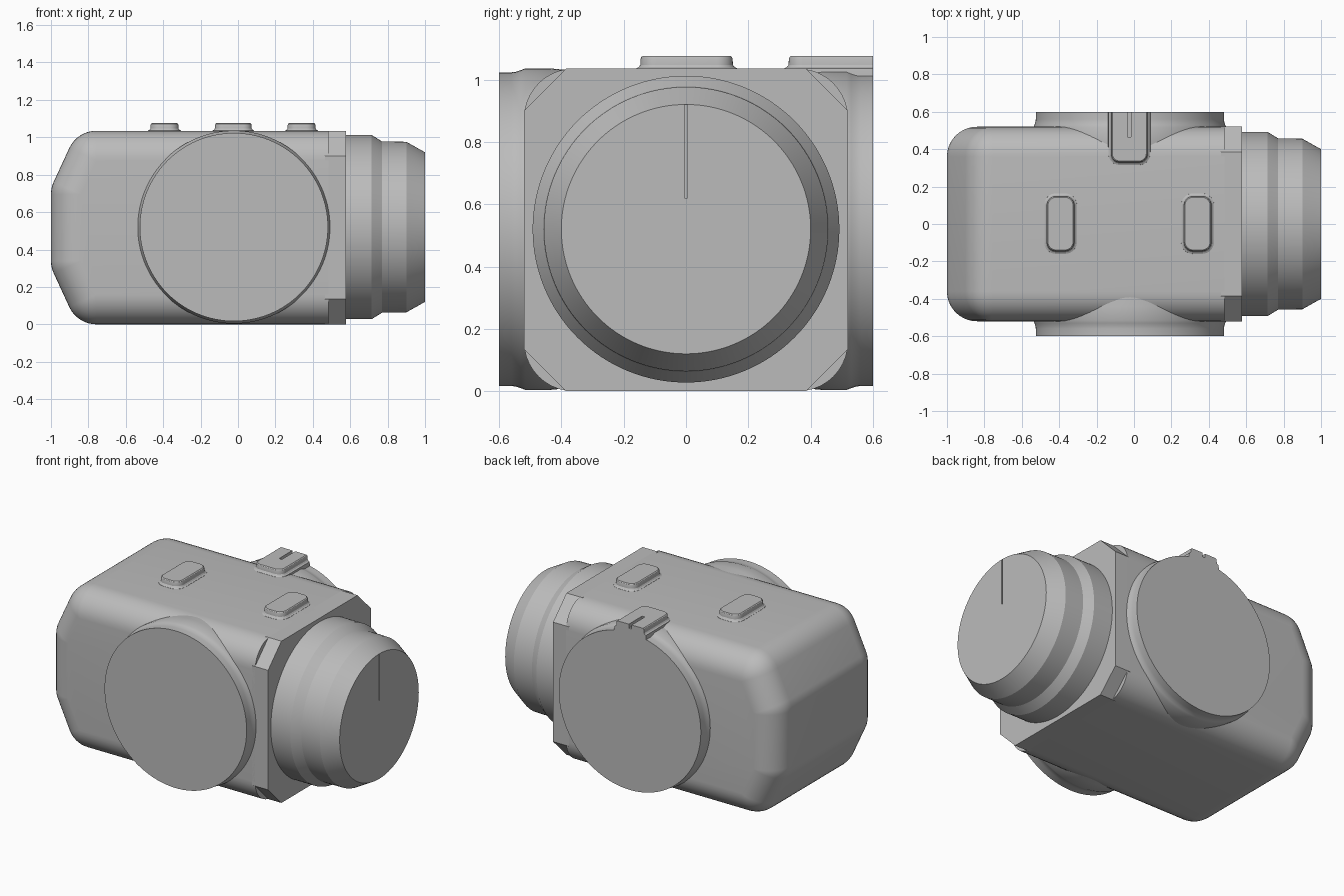
import bpy, bmesh, math
from mathutils import Vector

if "Cube" in bpy.data.objects:
    bpy.data.objects.remove(bpy.data.objects["Cube"], do_unlink=True)

GREY = (0.5, 0.5, 0.5, 1)
mat = bpy.data.materials.new("neutral grey")
mat.use_nodes = True
mat.diffuse_color = GREY
mat.node_tree.nodes["Principled BSDF"].inputs["Base Color"].default_value = GREY

MID = 0.5175          # height of the body centre line
TOP = 1.035           # top of the body
AXIS = 0.52           # height of the round parts' axes


def loft(name, rings, smooth=True):
    """Skin a list of equal-length closed rings and cap both ends."""
    bm = bmesh.new()
    rows = [[bm.verts.new(p) for p in ring] for ring in rings]
    n = len(rows[0])
    for a, b in zip(rows, rows[1:]):
        for i in range(n):
            j = (i + 1) % n
            bm.faces.new((a[i], a[j], b[j], b[i]))
    bm.faces.new(rows[0][::-1])
    bm.faces.new(rows[-1])
    bmesh.ops.remove_doubles(bm, verts=bm.verts, dist=1e-5)
    bmesh.ops.recalc_face_normals(bm, faces=bm.faces)
    mesh = bpy.data.meshes.new(name)
    bm.to_mesh(mesh)
    bm.free()
    mesh.materials.append(mat)
    ob = bpy.data.objects.new(name, mesh)
    bpy.context.collection.objects.link(ob)
    if smooth:
        bpy.ops.object.select_all(action='DESELECT')
        ob.select_set(True)
        bpy.context.view_layer.objects.active = ob
        bpy.ops.object.shade_smooth_by_angle(angle=math.radians(25))
    return ob


def turned(name, profile, place, sides=128):
    """Lathe (distance, radius) pairs; place maps them to the chosen axis."""
    turns = [math.tau * i / sides for i in range(sides)]
    return loft(name, [[place(d, r * math.cos(t), r * math.sin(t)) for t in turns]
                       for d, r in profile])


def pad(name, centre, size, radius, layers, y_max=9):
    """Rounded rectangle built from (height, outward growth) layers."""
    rings = []
    for z, grow in layers:
        ring = []
        for q, (sx, sy) in enumerate(((1, 1), (-1, 1), (-1, -1), (1, -1))):
            for k in range(9):
                a = math.radians(90 * q + 90 * k / 8)
                x = centre[0] + sx * (size[0] / 2 - radius) + (radius + grow) * math.cos(a)
                y = centre[1] + sy * (size[1] / 2 - radius) + (radius + grow) * math.sin(a)
                ring.append((x, min(y, y_max), z))
        rings.append(ring)
    return loft(name, rings)


def groove(target, centre, size):
    """Cut a narrow box-shaped slot into a part."""
    c, h = Vector(centre), Vector(size) / 2
    corners = ((-1, -1), (1, -1), (1, 1), (-1, 1))
    cutter = loft(target.name + "_cutter",
                  [[c + Vector((x * h.x, y * h.y, z * h.z)) for x, y in corners]
                   for z in (-1, 1)], smooth=False)
    cutter.hide_render = True
    cutter.hide_viewport = True
    cutter.display_type = 'WIRE'
    mod = target.modifiers.new("groove", 'BOOLEAN')
    mod.object = cutter
    mod.operation = 'DIFFERENCE'
    mod.solver = 'EXACT'


# Main body: sloped end with ball-rounded edges, flat at the barrel end
R, HALF, JOINT = 0.16, 0.52, 0.485
upper = [(-0.757, 0.875, 90, 155), (-0.84, 0.695, 155, 180)]
lower = [(x, 2 * MID - z, 360 - b, 360 - a) for x, z, a, b in reversed(upper)]
outline = [(JOINT, TOP - R, 90)]
for x, z, a, b in upper + lower:
    outline += [(x, z, a + (b - a) * k / 8) for k in range(9)]
outline.append((JOINT, R, 270))
rings = []
for side in (-1, 1):
    for k in range(11):
        p = math.radians(9 * k if side > 0 else 9 * k - 90)
        rings.append([(x + R * math.cos(p) * math.cos(math.radians(t)),
                       side * (HALF - R) + R * math.sin(p),
                       z + R * math.cos(p) * math.sin(math.radians(t)))
                      for x, z, t in outline])
# keep the end rings a hair wide so that the caps stay clean
loft("main_body", rings)

# Mounting plate with chamfered corners
C = 0.135
quarter = [(HALF, MID - C), (HALF - C, MID)]
plate = []
for sy, sz, flip in ((1, 1, 1), (-1, 1, -1), (-1, -1, 1), (1, -1, -1)):
    plate += [(sy * y, MID + sz * z) for y, z in quarter[::flip]]
loft("mounting_plate", [[(x, y, z) for y, z in plate] for x in (JOINT - 0.02, 0.577)],
     smooth=False)

# Stepped barrel
barrel = turned("barrel",
                [(0.55, 0.492), (0.715, 0.492), (0.77, 0.458), (0.9, 0.456), (1.0, 0.4)],
                lambda d, a, b: (d, a, AXIS + b))
groove(barrel, (1.0, 0, 0.77), (0.03, 0.009, 0.3))

# Round side drums, lightly flared where they meet the body
half = [(0.6, 0.503), (0.56, 0.503), (0.545, 0.505), (0.53, 0.51), (0.515, 0.516), (0.44, 0.516)]
for name, side in (("front_drum", -1), ("back_drum", 1)):
    turned(name, [(side * d, r) for d, r in half] + [(side * 0.3, 0.503)],
           lambda d, a, b: (-0.022 + a, d, AXIS + b))

# Top buttons
layers = [(1.02, 0.016), (1.036, 0.014), (1.04, 0.006), (1.047, 0.001),
          (1.066, 0), (1.072, -0.002), (1.076, -0.007)]
for name, x in (("right_button", -0.393), ("left_button", 0.34)):
    pad(name, (x, 0.002), (0.148, 0.295), 0.05, layers)

# Rear tab, cut flush with the back drum and slotted on top
tab = pad("rear_tab", (-0.025, 0.53), (0.195, 0.4), 0.045,
          [(0.97, 0.016)] + layers, y_max=0.6)
groove(tab, (-0.025, 0.535, 1.07), (0.02, 0.14, 0.04))
